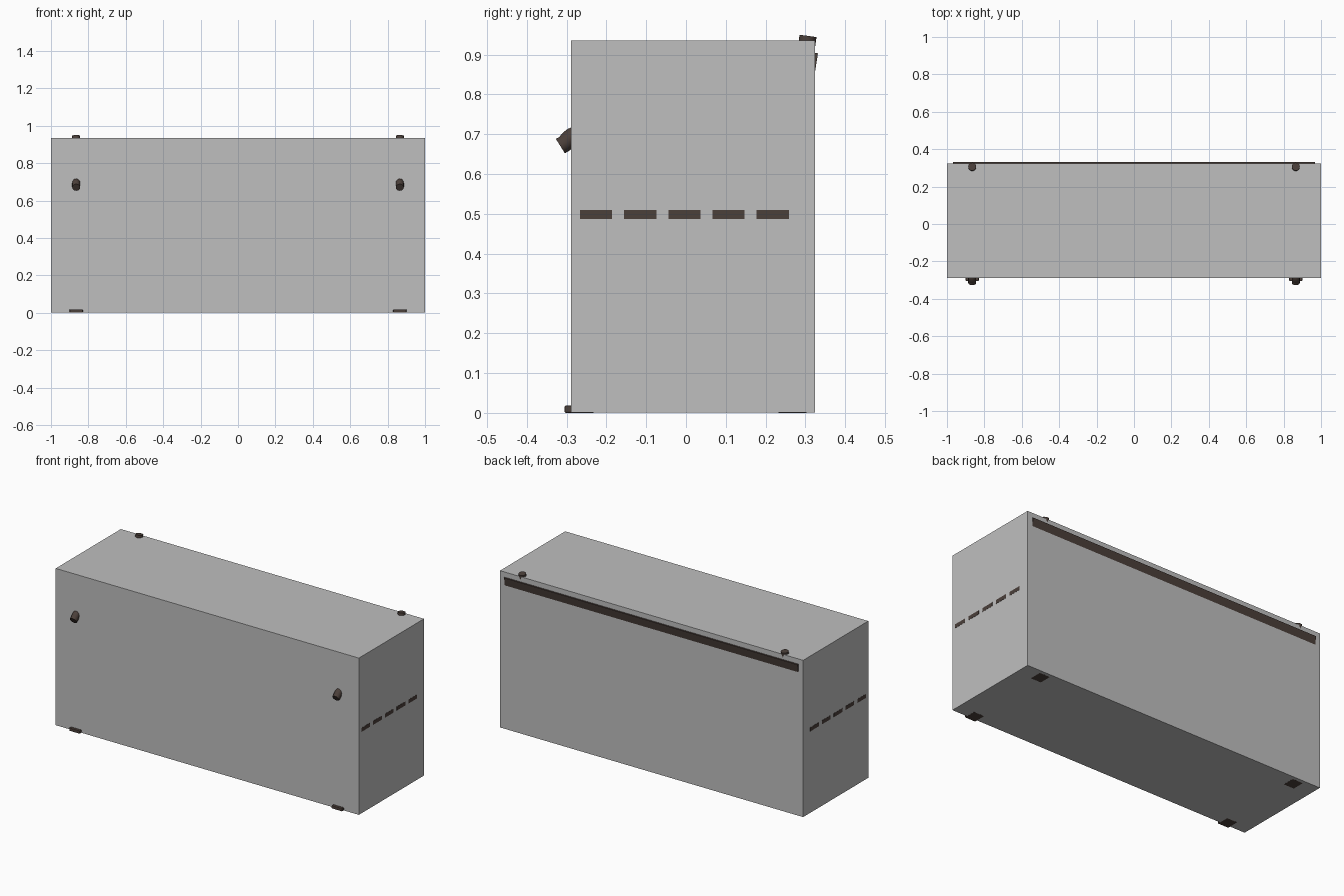
import bpy
import math
from mathutils import Matrix, Vector

if "Cube" in bpy.data.objects:
    bpy.data.objects.remove(bpy.data.objects["Cube"])


def material(name, rgb):
    m = bpy.data.materials.new(name)
    m.diffuse_color = (*rgb, 1)
    m.use_nodes = True
    m.node_tree.nodes["Principled BSDF"].inputs["Base Color"].default_value = m.diffuse_color
    return m


GRAY = material("plain gray", (0.52, 0.52, 0.52))
BROWN = material("dark brown", (0.07, 0.05, 0.042))


def box(name, center, size, mat, tilt=0.0, bevel=0.0):
    bpy.ops.mesh.primitive_cube_add(size=1)
    o = bpy.context.object
    o.name = name
    o.data.transform(Matrix.Diagonal((*size, 1)))
    o.data.transform(Matrix.Translation(center) @ Matrix.Rotation(tilt, 4, 'X'))
    o.data.materials.append(mat)
    if bevel:
        b = o.modifiers.new("bevel", 'BEVEL')
        b.width, b.segments = bevel, 2
    return o


def tube(name, x, path, radius):
    """Round capped tube through (y, z) points at a given x."""
    c = bpy.data.curves.new(name, 'CURVE')
    c.dimensions = '3D'
    c.bevel_depth, c.bevel_resolution = radius, 4
    c.use_fill_caps = True
    s = c.splines.new('POLY')
    s.points.add(len(path) - 1)
    for p, (y, z) in zip(s.points, path):
        p.co = (x, y, z, 1)
    o = bpy.data.objects.new(name, c)
    bpy.context.collection.objects.link(o)
    bpy.ops.object.select_all(action='DESELECT')
    o.select_set(True)
    bpy.context.view_layer.objects.active = o
    bpy.ops.object.convert(target='MESH')
    o = bpy.context.object
    o.name = name
    o.data.materials.clear()
    o.data.materials.append(BROWN)
    bpy.ops.object.shade_smooth_by_angle(angle=math.radians(40))


# Enclosing block
box("enclosing_block", (0, 0.0175, 0.468), (1.998, 0.613, 0.934), GRAY)

# Five seat slats whose ends show on both sides
for i in range(5):
    box(f"seat_slat_{i + 1}", (0, -0.226 + i * 0.111, 0.498), (2.0, 0.081, 0.023), BROWN)

# Leaning back slats, the top one breaking through the rear face
lean = math.radians(9)
top = Vector((0, 0.3135, 0.863))
down = Vector((0, -math.sin(lean), -math.cos(lean)))
for i in range(3):
    box(f"back_slat_{i + 1}", top + down * (i * 0.115), (1.935, 0.023, 0.085), BROWN, tilt=-lean)

# Side frames: legs, leaning posts, curved arms and feet
for side, x in (("left", -0.865), ("right", 0.865)):
    tube(f"{side}_back_post", x, [(0.267, 0.012), (0.246, 0.50), (0.3065, 0.947)], 0.0215)
    tube(f"{side}_front_leg", x, [(-0.267, 0.012), (-0.245, 0.70)], 0.0215)
    # Arm rest with a drooping front tip
    bend = [(-0.263 - 0.045 * math.sin(a), 0.656 + 0.045 * math.cos(a))
            for a in (math.radians(10 * k) for k in range(7))]
    tube(f"{side}_arm_rest", x, [(0.27, 0.701)] + bend + [(-0.3155, 0.670)], 0.0215)
    for end, y in (("front", -0.2675), ("back", 0.2675)):
        box(f"{side}_{end}_foot", (x, y, 0.009), (0.07, 0.075, 0.018), BROWN, bevel=0.003)
